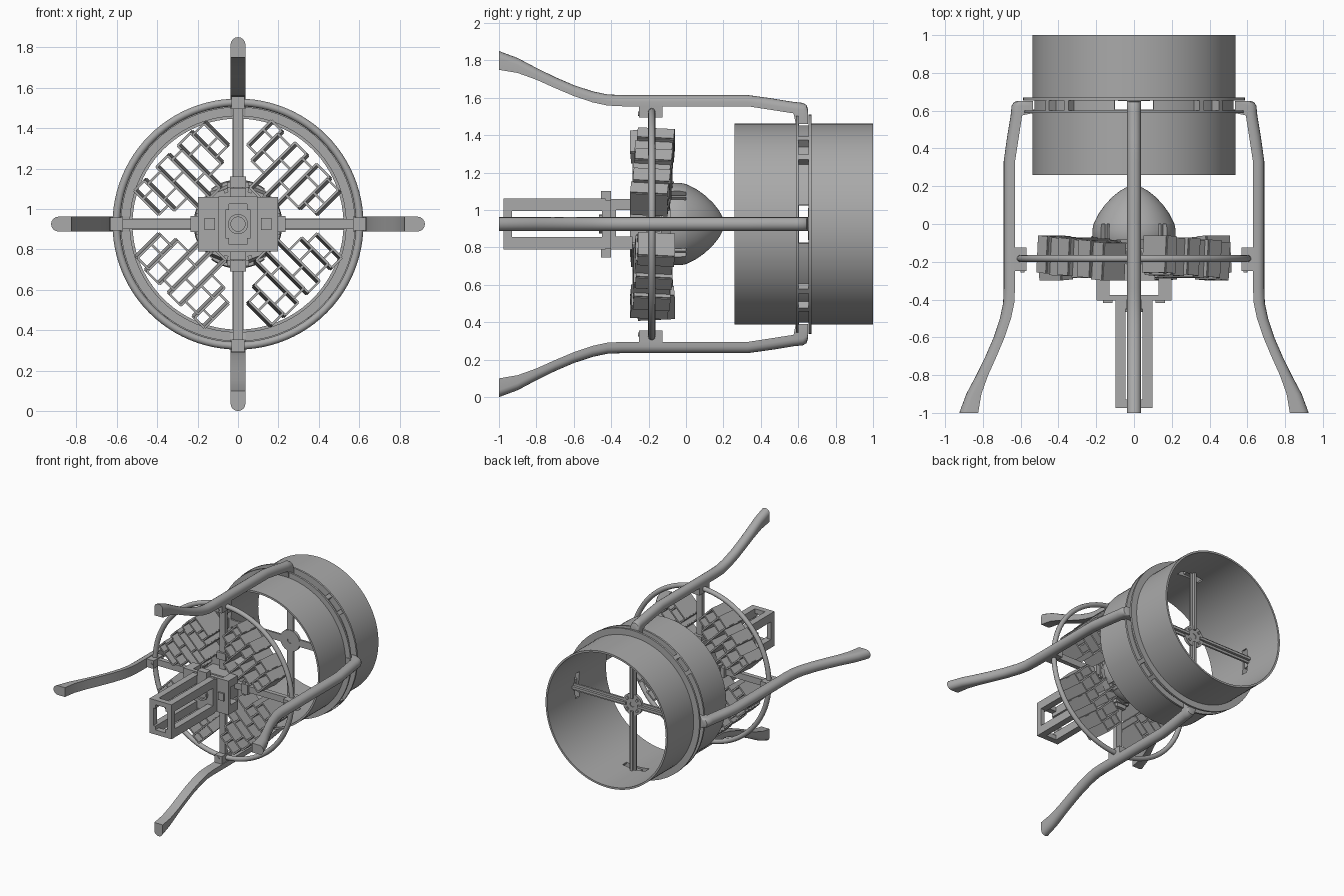
import bpy, bmesh, math
from mathutils import Matrix, Vector

if "Cube" in bpy.data.objects:
    bpy.data.objects.remove(bpy.data.objects["Cube"], do_unlink=True)

AXIS = Vector((0, 0, 0.925))  # the model is built around a horizontal axis along y

grey = bpy.data.materials.new("plain_grey")
grey.use_nodes = True
grey.diffuse_color = (0.4, 0.4, 0.4, 1)
grey.node_tree.nodes["Principled BSDF"].inputs["Base Color"].default_value = (0.4, 0.4, 0.4, 1)


def turn(deg):
    return Matrix.Rotation(math.radians(deg), 4, 'Y')


def finish(name, bm, smooth=False):
    bmesh.ops.remove_doubles(bm, verts=bm.verts, dist=1e-5)
    bmesh.ops.recalc_face_normals(bm, faces=bm.faces)
    bmesh.ops.translate(bm, verts=bm.verts, vec=AXIS)
    mesh = bpy.data.meshes.new(name)
    bm.to_mesh(mesh)
    bm.free()
    mesh.materials.append(grey)
    ob = bpy.data.objects.new(name, mesh)
    bpy.context.collection.objects.link(ob)
    if smooth:
        bpy.ops.object.select_all(action='DESELECT')
        ob.select_set(True)
        bpy.context.view_layer.objects.active = ob
        bpy.ops.object.shade_smooth_by_angle(angle=math.radians(35))
    return ob


def add_box(bm, x, y, z, mat=Matrix()):
    """Box between the pairs x, y and z, moved by mat."""
    size = Matrix.Diagonal((x[1] - x[0], y[1] - y[0], z[1] - z[0], 1))
    mid = Matrix.Translation(((x[0] + x[1]) / 2, (y[0] + y[1]) / 2, (z[0] + z[1]) / 2))
    bmesh.ops.create_cube(bm, size=1, matrix=mat @ mid @ size)


def add_lathe(bm, profile, start=0, sweep=360, steps=72):
    """Closed (radius, y) profile swept about the axis."""
    verts = [bm.verts.new(turn(start) @ Vector((0, y, r))) for r, y in profile]
    edges = [bm.edges.new((verts[i - 1], verts[i])) for i in range(len(verts))]
    if sweep < 360:
        bm.faces.new(verts)
        bm.faces.new([bm.verts.new(turn(sweep) @ v.co) for v in verts])
    bmesh.ops.spin(bm, geom=verts + edges, cent=(0, 0, 0), axis=(0, 1, 0),
                   angle=math.radians(sweep), steps=steps)


def band(r0, r1, y0, y1):
    return [(r0, y0), (r1, y0), (r1, y1), (r0, y1)]


# Duct: two tubes joined by four arcs, leaving slots where the arms enter
bm = bmesh.new()
add_lathe(bm, band(0.522, 0.537, 0.26, 0.605), steps=96)
add_lathe(bm, band(0.522, 0.537, 0.655, 1.0), steps=96)
for k in range(4):
    add_lathe(bm, band(0.522, 0.537, 0.605, 0.655), 11 + 90 * k, 68, 18)
finish("duct", bm, True)

# Clamp flanges with spacers between them
bm = bmesh.new()
add_lathe(bm, band(0.535, 0.58, 0.587, 0.602), steps=96)
add_lathe(bm, band(0.535, 0.587, 0.655, 0.67), steps=96)
finish("clamp_flanges", bm, True)
bm = bmesh.new()
for a in range(0, 360, 90):
    for off in (38, 52):
        add_box(bm, (-0.016, 0.016), (0.6, 0.657), (0.535, 0.582), turn(a + off))
finish("flange_spacers", bm)

# Cross inside the duct
bm = bmesh.new()
for a in range(0, 360, 90):
    add_box(bm, (-0.028, 0.028), (0.655, 0.67), (0, 0.53), turn(a))
    add_box(bm, (-0.01, 0.01), (0.67, 0.69), (0.05, 0.53), turn(a))
add_lathe(bm, band(0.02, 0.085, 0.652, 0.675), steps=32)
for a in range(45, 405, 90):
    add_box(bm, (-0.01, 0.01), (0.675, 0.684), (0.05, 0.07), turn(a))
finish("rear_cross", bm)

# Front ring: a round tube
bm = bmesh.new()
add_lathe(bm, [(0.602 + 0.019 * math.cos(i * math.pi / 6),
                -0.183 + 0.019 * math.sin(i * math.pi / 6)) for i in range(12)], steps=96)
finish("front_ring", bm, True)

# Spokes with flared roots, and the lugs that tie ring and arms together
bm = bmesh.new()
for a in range(0, 360, 90):
    add_box(bm, (-0.025, 0.025), (-0.2, -0.165), (0.1, 0.6), turn(a))
    add_box(bm, (-0.04, 0.04), (-0.215, -0.14), (0.18, 0.235), turn(a))
    add_box(bm, (-0.055, 0.055), (-0.2, -0.13), (0.18, 0.205), turn(a))
finish("spokes", bm)
bm = bmesh.new()
for a in range(0, 360, 90):
    add_box(bm, (-0.032, 0.032), (-0.25, -0.125), (0.57, 0.635), turn(a))
    add_lathe_at = turn(a) @ Matrix.Translation((0, -0.252, 0.59)) @ Matrix.Rotation(math.pi / 2, 4, 'X')
    bmesh.ops.create_cone(bm, cap_ends=True, segments=16, radius1=0.011, radius2=0.011,
                          depth=0.008, matrix=add_lathe_at)
finish("ring_lugs", bm)

# Arms: (y, inner radius, outer radius) stations with a rounded outer side
stations = [(-1, .825, .925), (-.9, .808, .888), (-.8, .772, .835), (-.7, .727, .786),
            (-.6, .685, .743), (-.5, .651, .71), (-.42, .634, .693), (-.34, .63, .69),
            (.33, .63, .69), (.46, .61, .672), (.575, .592, .653), (.587, .535, .652),
            (.625, .535, .648), (.645, .535, .636), (.652, .535, .615)]
HALF = 0.037
bm = bmesh.new()
for a in range(0, 360, 90):
    loops = []
    for y, r0, r1 in stations:
        rise = min(HALF, (r1 - r0) * 0.6)
        pts = [(-HALF, r0), (HALF, r0)]
        for i in range(9):
            t = math.pi * i / 8
            pts.append((HALF * math.cos(t), r1 - rise + rise * math.sin(t)))
        loops.append([bm.verts.new(turn(a) @ Vector((x, y, z))) for x, z in pts])
    for p, q in zip(loops, loops[1:]):
        for i in range(len(p)):
            bm.faces.new((p[i - 1], p[i], q[i], q[i - 1]))
    bm.faces.new(loops[0])
    bm.faces.new(loops[-1])
finish("arms", bm, True)

# Open cells, four banks pitched about their radial line: (t0, t1, r0, r1)
cells = [(-.24, -.17, .31, .48), (-.17, -.08, .27, .455), (-.08, 0, .17, .485),
         (0, .07, .19, .455), (.07, .16, .27, .485), (.16, .24, .31, .47)]
W = 0.006
bm = bmesh.new()
for a in range(45, 405, 90):
    place = turn(a) @ Matrix.Translation((0, -0.182, 0)) @ Matrix.Rotation(math.radians(-4), 4, 'Z')
    for n, (t0, t1, r0, r1) in enumerate(cells):
        y = (-0.1, 0.1) if n % 2 else (-0.092, 0.105)
        for t in (t0, t1):
            add_box(bm, (t - W, t + W), y, (r0, r1), place)
        for r in (r0, r1, r0 + (r1 - r0) * (0.4 if n % 2 else 0.65)):
            add_box(bm, (t0, t1), y, (r - W, r + W), place)
finish("cell_banks", bm)

# Dome with four slots in its collar
bm = bmesh.new()
add_lathe(bm, [(0, 0.205), (.035, .197), (.075, .175), (.115, .143), (.155, .1), (.185, .058),
               (.205, .02), (.214, 0), (.195, 0), (0, 0)], steps=48)
for k in range(4):
    add_lathe(bm, [(.19, 0), (.214, 0), (.22, -.03), (.22, -.065), (.215, -.085), (.19, -.085)],
              53 + 90 * k, 74, 14)
    add_box(bm, (-.006, .006), (-.085, 0), (.185, .21), turn(45 + 90 * k))
finish("dome", bm, True)

# Hub disc with bolts, and core
bm = bmesh.new()
add_lathe(bm, [(0, -.16), (.2, -.16), (.215, -.085), (0, -.085)], steps=8)
for a in range(20, 380, 90):
    for off in (0, 50):
        add_box(bm, (-.01, .01), (-.168, -.155), (.165, .185), turn(a + off))
add_box(bm, (-.11, .11), (-.3, -.15), (-.1, .1))
finish("hub", bm)

# Bracket: front plate with forked side legs
bm = bmesh.new()
add_box(bm, (-.198, .198), (-.405, -.375), (-.135, .135))
for s in (-1, 1):
    xs = sorted((s * .13, s * .198))
    for z in ((-.135, -.065), (.075, .135)):
        add_box(bm, xs, (-.38, -.285), z)
    add_box(bm, sorted((s * .115, s * .165)), (-.417, -.4), (-.03, .03))
    add_box(bm, (-.04, .04), (-.455, -.4), sorted((s * .125, s * .178)))
finish("bracket", bm)

# Box frame: four rails, an open front end and a rear plate
bm = bmesh.new()
for sx in (-1, 1):
    for sz in (-1, 1):
        add_box(bm, sorted((sx * .045, sx * .097)), (-.975, -.43), sorted((sz * .07, sz * .137)))
    add_box(bm, sorted((sx * .062, sx * .097)), (-.975, -.93), (-.137, .137))
    add_box(bm, (-.097, .097), (-.975, -.93), sorted((sx * .1, sx * .137)))
add_box(bm, (-.097, .097), (-.45, -.4), (-.13, .13))
add_lathe(bm, band(.035, .05, -.465, -.44), steps=24)
finish("box_frame", bm)
